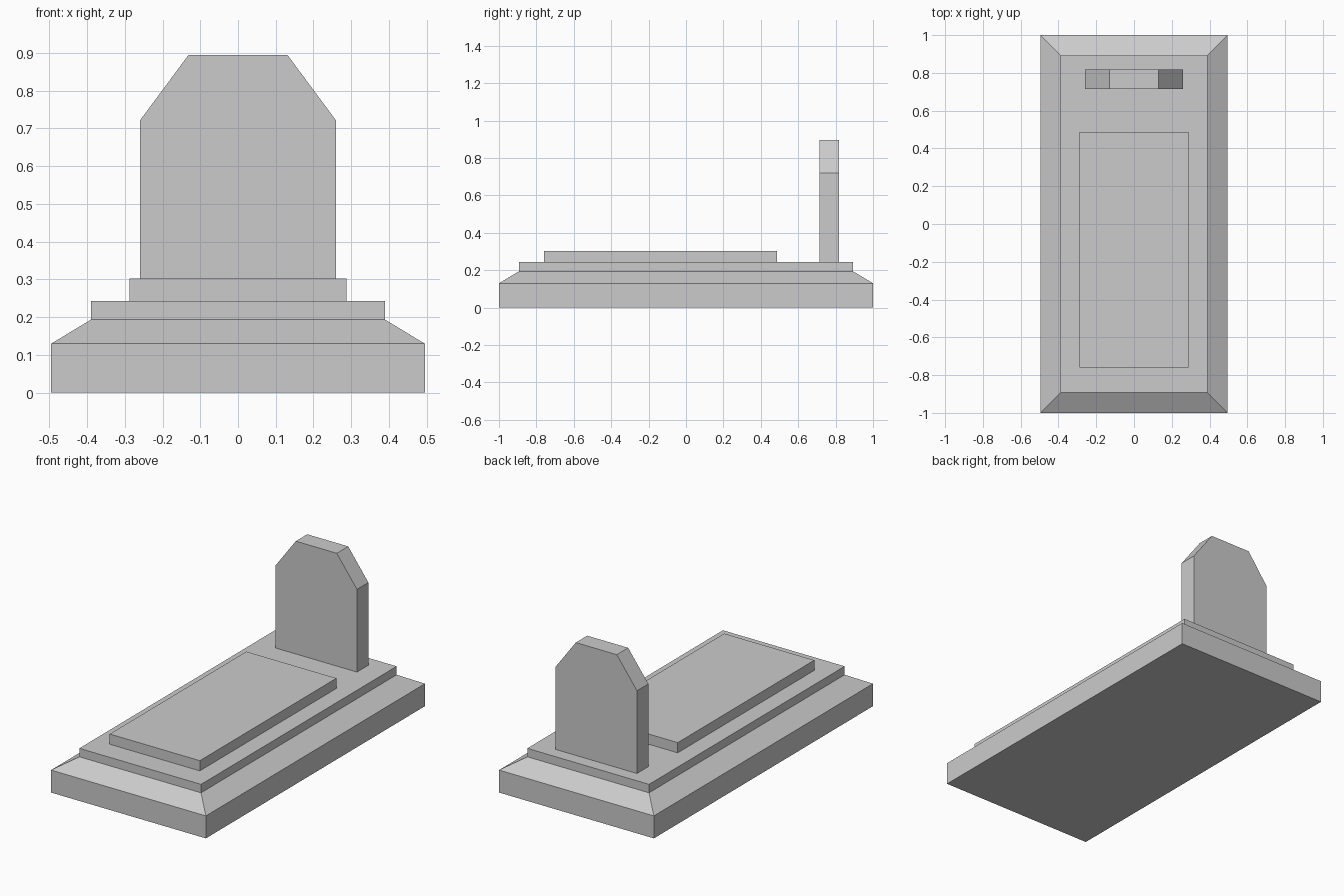
import bpy
import bmesh

default_cube = bpy.data.objects.get("Cube")
if default_cube:
    bpy.data.objects.remove(default_cube, do_unlink=True)

# Single stone material
STONE_COLOUR = (0.6, 0.6, 0.6, 1)
stone = bpy.data.materials.new("grey_stone")
stone.use_nodes = True
stone.diffuse_color = STONE_COLOUR
stone.node_tree.nodes["Principled BSDF"].inputs["Base Color"].default_value = STONE_COLOUR


def loft(name, rings):
    """Join matching rings of points into a closed solid with flat faces."""
    bm = bmesh.new()
    loops = [[bm.verts.new(p) for p in ring] for ring in rings]
    bm.faces.new(loops[0])
    bm.faces.new(loops[-1])
    for a, b in zip(loops, loops[1:]):
        for i in range(len(a)):
            j = (i + 1) % len(a)
            bm.faces.new((a[i], a[j], b[j], b[i]))
    bmesh.ops.recalc_face_normals(bm, faces=bm.faces)
    mesh = bpy.data.meshes.new(name)
    bm.to_mesh(mesh)
    bm.free()
    mesh.materials.append(stone)
    obj = bpy.data.objects.new(name, mesh)
    bpy.context.collection.objects.link(obj)
    return obj


def rectangle(half_width, front, back, z):
    return [(-half_width, front, z), (half_width, front, z),
            (half_width, back, z), (-half_width, back, z)]


# Base: plinth, sloped shoulder and upper step
loft("stepped_base", [
    rectangle(0.495, -1, 1, 0),
    rectangle(0.495, -1, 1, 0.13),
    rectangle(0.389, -0.893, 0.893, 0.194),
    rectangle(0.389, -0.893, 0.893, 0.243),
])

# Raised ledger slab
loft("ledger_slab", [rectangle(0.288, -0.76, 0.487, z) for z in (0.243, 0.302)])

# Headstone with clipped upper corners
half = [(0.26, 0.243), (0.26, 0.721), (0.131, 0.895)]
outline = half + [(-x, z) for x, z in reversed(half)]
loft("headstone", [[(x, y, z) for x, z in outline] for y in (0.715, 0.819)])
